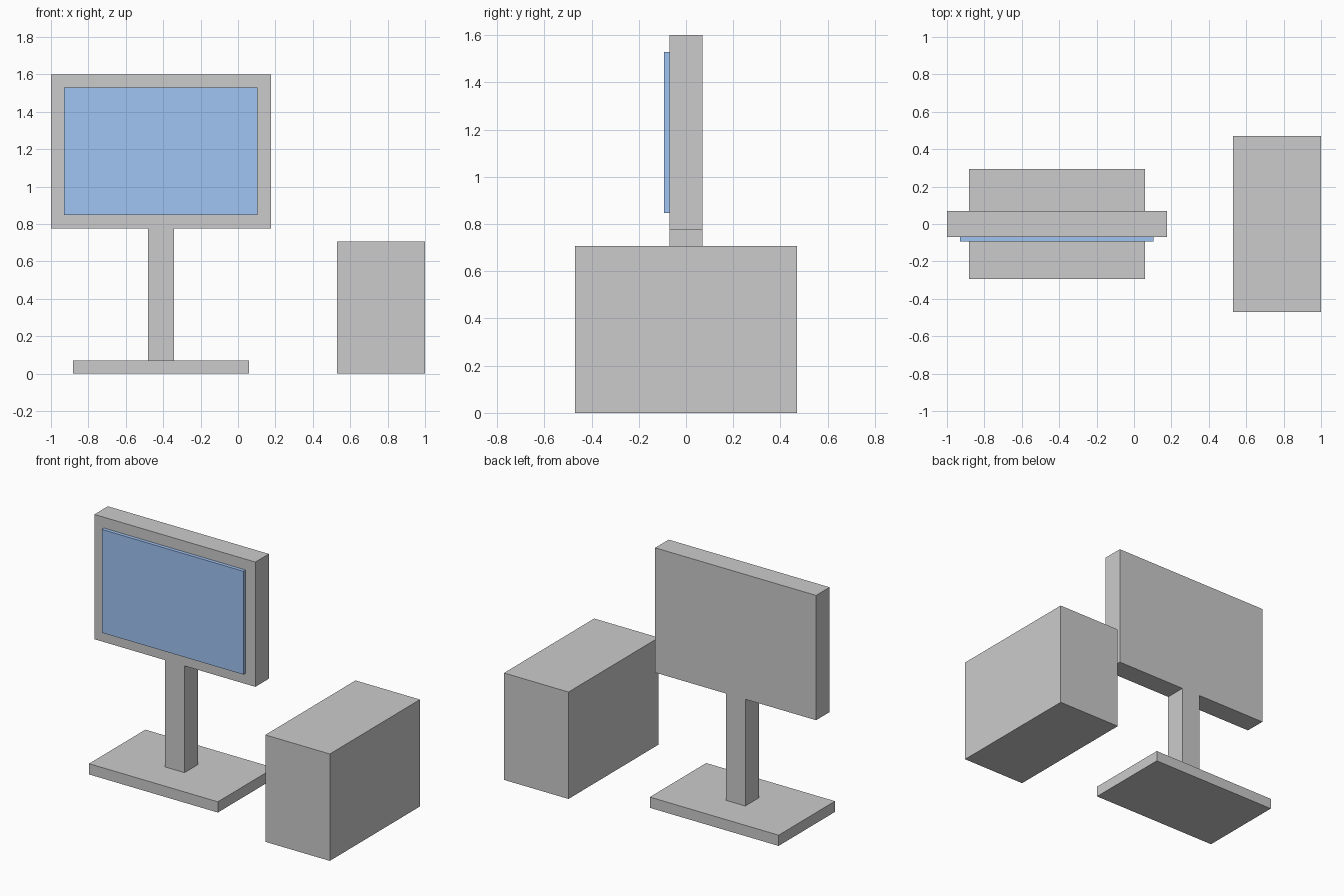
import bpy

if "Cube" in bpy.data.objects:
    bpy.data.objects.remove(bpy.data.objects["Cube"])


def box(name, x, y, z, material=None):
    """Axis-aligned box from (min, max) extents on each axis."""
    spans = (x, y, z)
    bpy.ops.mesh.primitive_cube_add(size=1, location=[(a + b) / 2 for a, b in spans])
    obj = bpy.context.object
    obj.name = name
    obj.scale = [b - a for a, b in spans]
    bpy.ops.object.transform_apply(location=False, rotation=False, scale=True)
    if material:
        obj.data.materials.append(material)
    return obj


def centred(middle, width):
    return (middle - width / 2, middle + width / 2)


screen_blue = bpy.data.materials.new("screen_blue")
screen_blue.diffuse_color = (0.35, 0.55, 0.9, 1)
screen_blue.use_nodes = True
screen_blue.node_tree.nodes["Principled BSDF"].inputs["Base Color"].default_value = screen_blue.diffuse_color

MID = -0.412  # monitor centre line

# Monitor: foot, column, housing and raised display panel
box("monitor_base", centred(MID, 0.941), centred(0, 0.588), (0, 0.071))
box("monitor_stand", centred(MID, 0.141), centred(0, 0.141), (0.071, 0.776))
box("monitor_housing", centred(MID, 1.176), centred(0, 0.141), (0.776, 1.6))
box("display_panel", centred(MID, 1.035), (-0.094, -0.0706), (0.847, 1.529), screen_blue)

# Computer tower beside the monitor
box("computer_tower", (0.529, 1.0), centred(0, 0.941), (0, 0.706))
